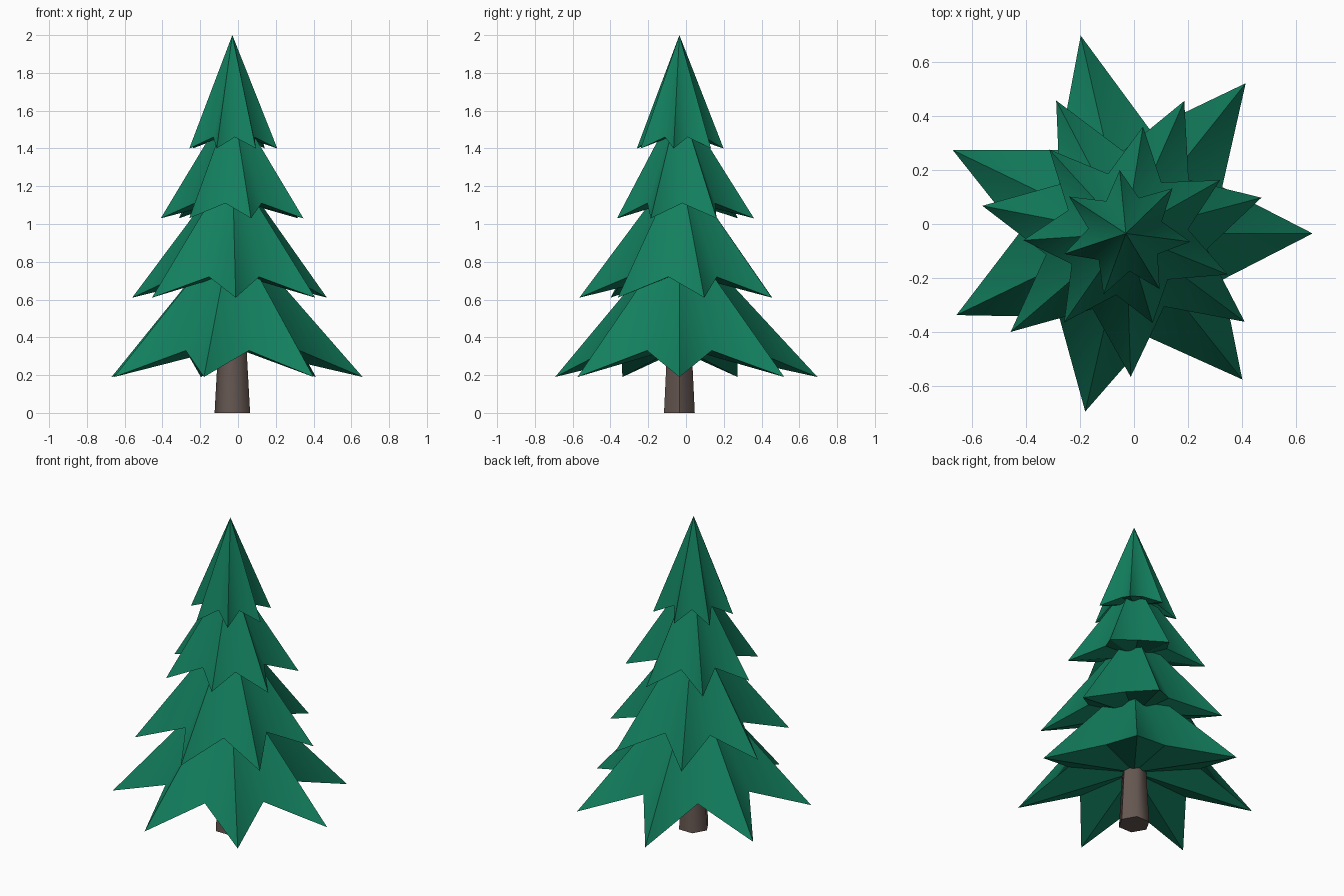
import bpy, bmesh, math

if "Cube" in bpy.data.objects:
    bpy.data.objects.remove(bpy.data.objects["Cube"])

CX, CY = -0.03, -0.035      # tree axis
N = 7                       # branch tips per tier


def material(name, rgb):
    m = bpy.data.materials.new(name)
    m.diffuse_color = (*rgb, 1)
    m.use_nodes = True
    m.node_tree.nodes["Principled BSDF"].inputs["Base Color"].default_value = m.diffuse_color
    return m


green = material("needle green", (0.006, 0.21, 0.11))
brown = material("bark brown", (0.13, 0.095, 0.083))


def finish(bm, name, mat):
    bmesh.ops.recalc_face_normals(bm, faces=bm.faces)
    me = bpy.data.meshes.new(name)
    bm.to_mesh(me)
    bm.free()
    me.materials.append(mat)
    ob = bpy.data.objects.new(name, me)
    bpy.context.collection.objects.link(ob)


def polar(bm, r, deg, z):
    a = math.radians(deg)
    return bm.verts.new((CX + r * math.cos(a), CY + r * math.sin(a), z))


def tier(name, start, tip_z, valley_z, apex_z, valley_r, tip_radii):
    """Star-shaped cone: sharp ridges to the tips, soft valleys between."""
    bm = bmesh.new()
    apex = bm.verts.new((CX, CY, apex_z))
    under = bm.verts.new((CX, CY, valley_z + 0.02))
    step = 360 / N
    rim = []
    for i, r in enumerate(tip_radii):
        rim.append(polar(bm, r, start + i * step, tip_z))
        rim.append(polar(bm, valley_r, start + (i + 0.5) * step, valley_z))
    for i, v in enumerate(rim):
        w = rim[(i + 1) % len(rim)]
        bm.faces.new((apex, v, w)).smooth = True
        bm.faces.new((under, w, v))
        bm.edges.get((v, w)).smooth = False
        if i % 2 == 0:
            bm.edges.get((apex, v)).smooth = False
    finish(bm, name, green)


# Foliage tiers, bottom to top
tier("bottom_branches", 0, 0.19, 0.33, 0.98, 0.395,
     (0.69, 0.71, 0.75, 0.71, 0.695, 0.675, 0.69))
tier("lower_middle_branches", 14.8, 0.61, 0.72, 1.32, 0.305,
     (0.518, 0.535, 0.555, 0.54, 0.56, 0.53, 0.547))
tier("upper_middle_branches", 29.5, 1.03, 1.11, 1.66, 0.23,
     (0.40, 0.40, 0.42, 0.38, 0.40, 0.345, 0.406))
tier("top_branches", -7.3, 1.40, 1.46, 2.0, 0.14,
     (0.24, 0.24, 0.235, 0.25, 0.24, 0.24, 0.24))

# Tapered six-sided trunk
bm = bmesh.new()
low = [polar(bm, 0.094, i * 60, 0) for i in range(6)]
high = [polar(bm, 0.072, i * 60, 0.40) for i in range(6)]
for i in range(6):
    j = (i + 1) % 6
    bm.faces.new((low[i], low[j], high[j], high[i])).smooth = True
    bm.edges.get((low[i], low[j])).smooth = False
    bm.edges.get((high[i], high[j])).smooth = False
bm.edges.get((low[0], high[0])).smooth = False
bm.faces.new(low[::-1])
bm.faces.new(high)
finish(bm, "trunk", brown)
